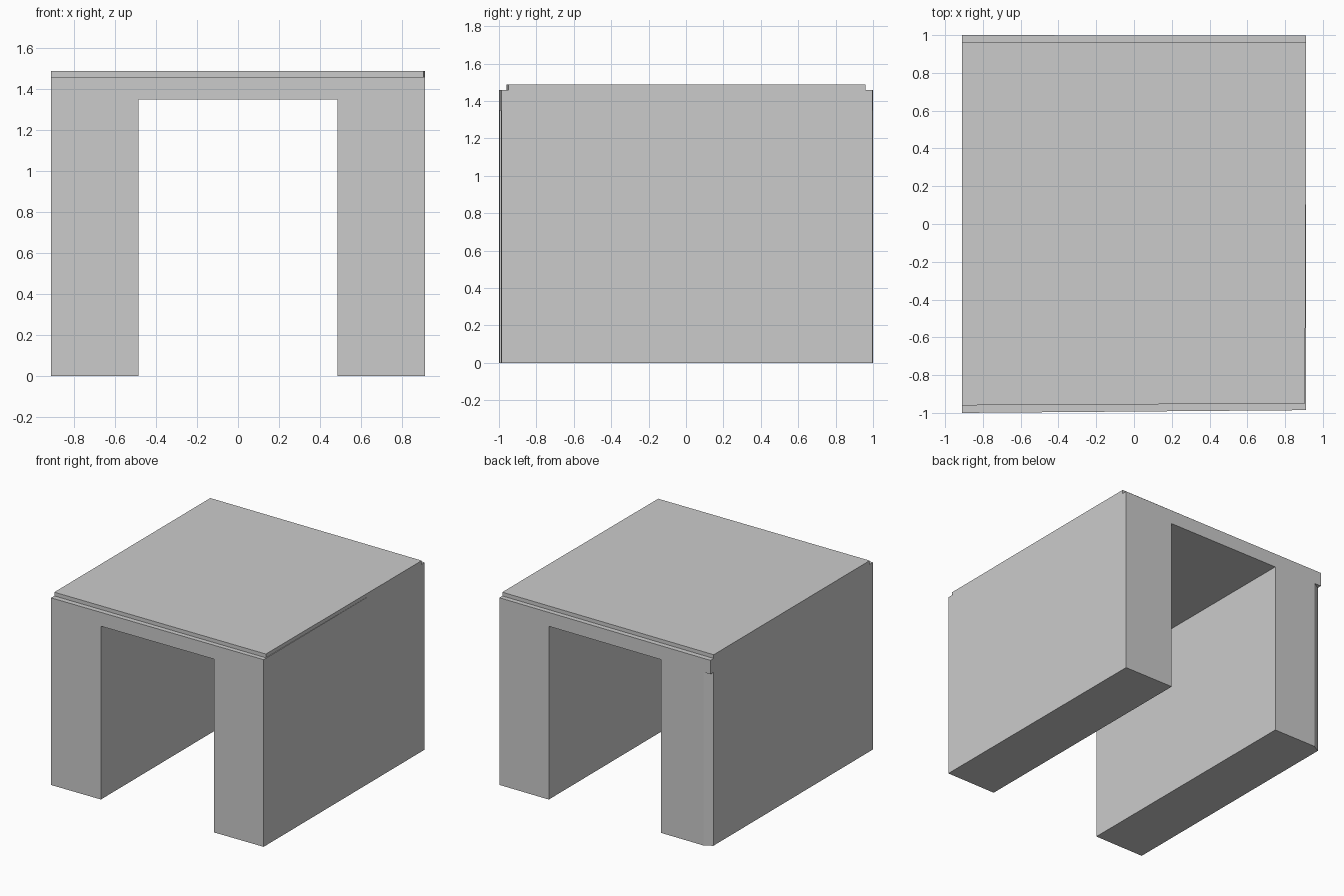
import bpy
import bmesh

if "Cube" in bpy.data.objects:
    bpy.data.objects.remove(bpy.data.objects["Cube"])

W, IN = 0.911, 0.484                      # outer and inner half widths
Z_CEIL, Z_LEDGE, Z_TOP = 1.35, 1.458, 1.487


def front(x):
    return -1 + 0.008 * (x + W)           # slightly skewed front face


def back(x):
    return 1 - 0.0015 * (x + W)


def build(name, ring, z0, z1, top=(), bottom=()):
    """Walls around a counter-clockwise ring plus visible horizontal faces."""
    bm = bmesh.new()

    def face(points):
        bm.faces.new([bm.verts.new(p) for p in points])

    for (ax, ay), (bx, by) in zip(ring, ring[1:] + ring[:1]):
        face([(ax, ay, z0), (bx, by, z0), (bx, by, z1), (ax, ay, z1)])
    for poly in top:
        face([(x, y, z1) for x, y in poly])
    for poly in bottom:
        face([(x, y, z0) for x, y in reversed(poly)])
    bmesh.ops.remove_doubles(bm, verts=bm.verts, dist=1e-5)
    mesh = bpy.data.meshes.new(name)
    bm.to_mesh(mesh)
    bm.free()
    obj = bpy.data.objects.new(name, mesh)
    bpy.context.collection.objects.link(obj)
    return obj


def strip(x0, x1):
    return [(x0, front(x0)), (x1, front(x1)), (x1, back(x1)), (x0, back(x0))]


# Side walls; the left one has a clipped rear outer corner
clip_back, clip_side = (-0.85, back(-0.85)), (-W, 0.965)
left = strip(-W, -IN)[:3] + [clip_back, clip_side]
right = strip(IN, W)
build("left_wall", left, 0, Z_CEIL, bottom=[left])
build("right_wall", right, 0, Z_CEIL, bottom=[right])

# Top plate outline, set back from front and rear
plate = [(-W, -0.96), (0.905, -0.95), (W, 0.53), (W, 0.96), (-W, 0.96)]

# Roof slab with ledges around the plate, ceiling, and overhang at the clip
outer = strip(-W, W)
ledges = [
    [outer[0], outer[1], plate[1], plate[0]],
    [plate[1], outer[1], plate[2]],
    [plate[4], plate[3], outer[2], outer[3]],
]
build("roof_slab", outer, Z_CEIL, Z_LEDGE, top=ledges,
      bottom=[strip(-IN, IN), [clip_side, clip_back, outer[3]]])
build("top_plate", plate, Z_LEDGE, Z_TOP, top=[plate])
